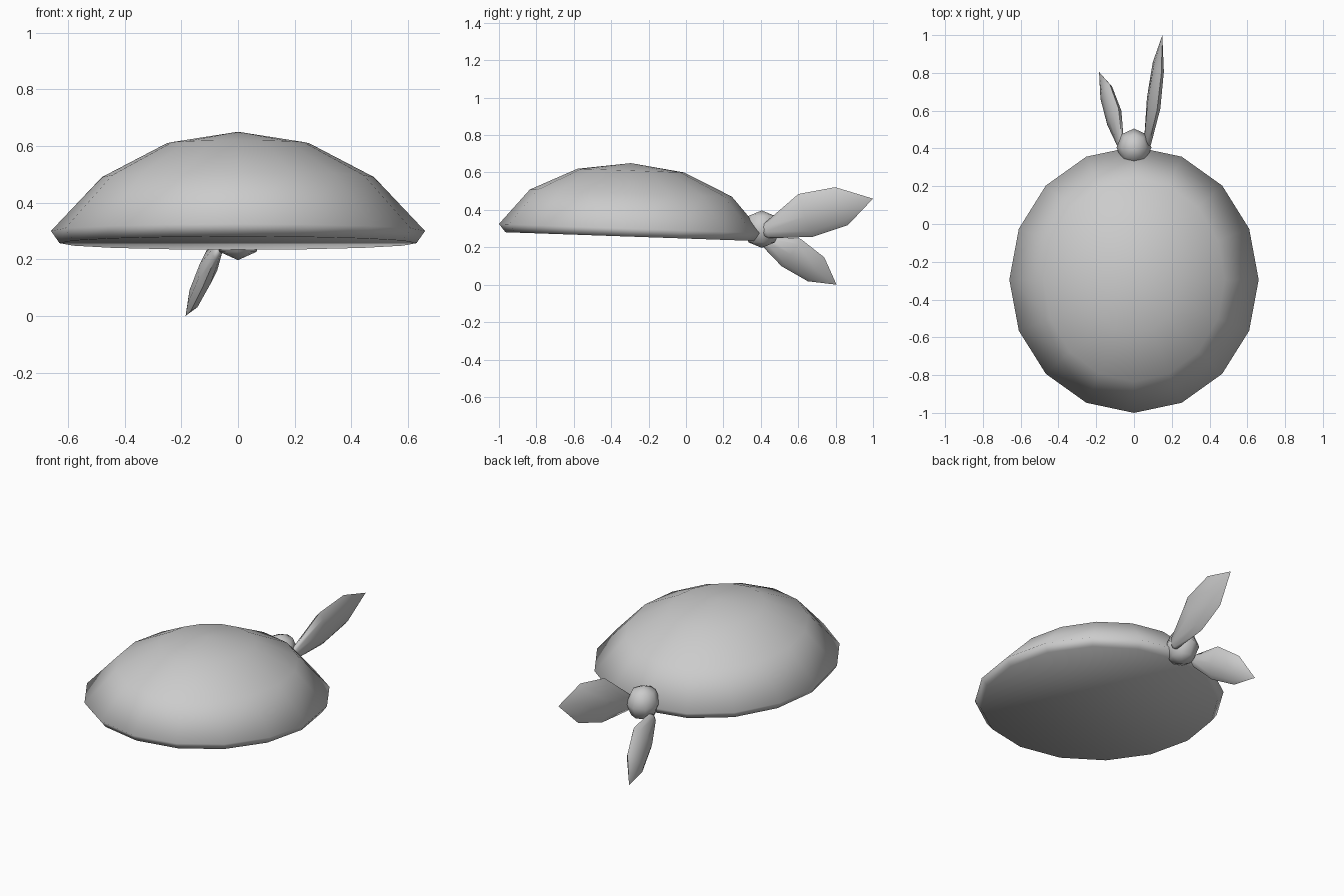
import bpy, bmesh, math
from mathutils import Vector

if "Cube" in bpy.data.objects:
    bpy.data.objects.remove(bpy.data.objects["Cube"])


def finish(name, bm, angle):
    bmesh.ops.recalc_face_normals(bm, faces=bm.faces)
    mesh = bpy.data.meshes.new(name)
    bm.to_mesh(mesh)
    bm.free()
    ob = bpy.data.objects.new(name, mesh)
    bpy.context.collection.objects.link(ob)
    bpy.ops.object.select_all(action='DESELECT')
    ob.select_set(True)
    bpy.context.view_layer.objects.active = ob
    bpy.ops.object.shade_smooth_by_angle(angle=math.radians(angle))
    return ob


def bridge(bm, a, b):
    n = len(a)
    for i in range(n):
        bm.faces.new((a[i], a[(i + 1) % n], b[(i + 1) % n], b[i]))


def fan(bm, ring, point):
    for i in range(len(ring)):
        bm.faces.new((ring[i], ring[(i + 1) % len(ring)], point))


# Domed body: 16 sides, flat underneath, slightly nose-up
CY, TILT = -0.295, -0.035
bm = bmesh.new()
rings = []
for rx, ry, z in [(0.63, 0.67, 0.257), (0.66, 0.705, 0.30),
                  (0.48, 0.54, 0.49), (0.25, 0.285, 0.61)]:
    ring = []
    for i in range(16):
        a = math.tau * i / 16
        y = ry * math.sin(a)
        ring.append(bm.verts.new((rx * math.cos(a), CY + y, z + TILT * y)))
    rings.append(ring)
for a, b in zip(rings, rings[1:]):
    bridge(bm, a, b)
fan(bm, rings[-1], bm.verts.new((0, CY, 0.65)))
bm.faces.new(rings[0])
finish("body", bm, 80)

# Round hub where the blades attach
bm = bmesh.new()
bmesh.ops.create_uvsphere(bm, u_segments=8, v_segments=4, radius=0.1)
for v in bm.verts:
    v.co = Vector((v.co.x * 0.92, v.co.y + 0.405, v.co.z + 0.297))
finish("hub", bm, 80)


# Leaf-shaped blades: stations are (along, half width, half thickness, offset)
def blade(name, root, tip, wide, stations):
    root, tip = Vector(root), Vector(tip)
    axis = tip - root
    d = axis.normalized()
    w = Vector(wide)
    w = (w - d * w.dot(d)).normalized()
    n = d.cross(w)
    bm = bmesh.new()
    loops = []
    for t, hw, ht, off in stations:
        c = root + axis * t + w * off
        loops.append([bm.verts.new(c + w * hw * math.cos(math.tau * i / 8)
                                   + n * ht * math.sin(math.tau * i / 8))
                      for i in range(8)])
    for a, b in zip(loops, loops[1:]):
        bridge(bm, a, b)
    fan(bm, loops[0], bm.verts.new(root))
    fan(bm, loops[-1], bm.verts.new(tip))
    finish(name, bm, 80)


blade("upper_blade", (0.065, 0.39, 0.27), (0.15, 1.0, 0.46), (0.15, -0.3, 0.95),
      [(0.07, 0.042, 0.02, 0.005), (0.42, 0.122, 0.033, 0.022),
       (0.73, 0.108, 0.026, 0.012)])
blade("lower_blade", (-0.065, 0.40, 0.245), (-0.185, 0.805, 0.0), (0.26, 0.5, 0.85),
      [(0.07, 0.035, 0.018, 0.004), (0.37, 0.092, 0.033, 0.022),
       (0.71, 0.08, 0.026, 0.014)])
